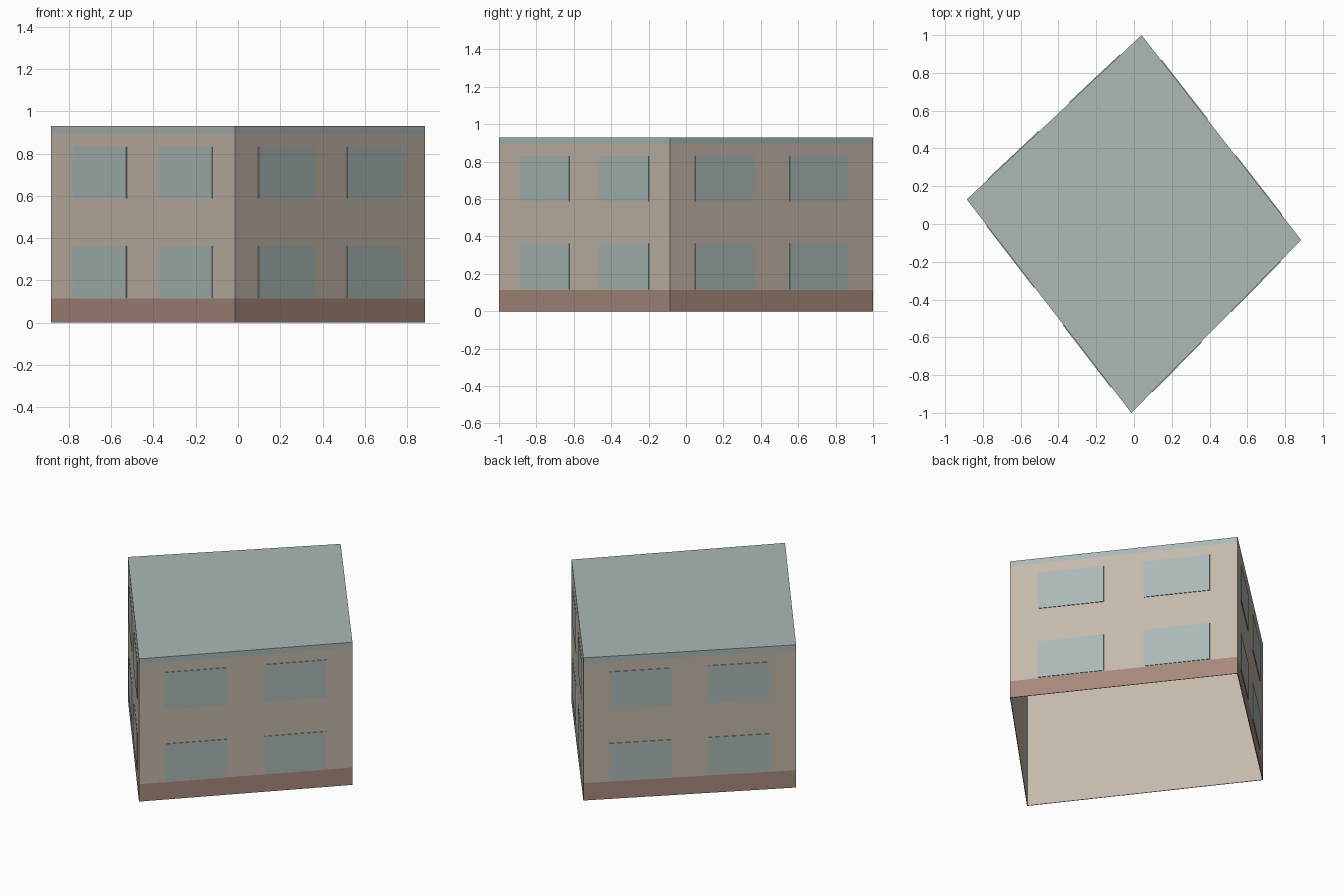
import bpy
import bmesh
from mathutils import Vector

cube = bpy.data.objects.get("Cube")
if cube:
    bpy.data.objects.remove(cube)


def make_material(name, rgb):
    """Flat colour from 0-255 sRGB values, stored as linear."""
    lin = [((c / 255 + 0.055) / 1.055) ** 2.4 for c in rgb]
    mat = bpy.data.materials.new(name)
    mat.use_nodes = True
    mat.diffuse_color = (*lin, 1)
    mat.node_tree.nodes["Principled BSDF"].inputs["Base Color"].default_value = (*lin, 1)
    return mat


plinth_mat = make_material("brick_brown", (168, 137, 124))
slate_mat = make_material("grey_green", (171, 185, 183))
wall_mat = make_material("beige_plaster", (196, 184, 170))

# Plan corners, counter-clockwise from the left corner
corners = [Vector(c) for c in ((-0.885, 0.13, 0), (-0.014, -1, 0),
                               (0.885, -0.085, 0), (0.04, 1, 0))]
sides = [(corners[i], corners[(i + 1) % 4]) for i in range(4)]
levels = [0, 0.113, 0.895, 0.93]      # ground, plinth top, band bottom, roof
UP = Vector((0, 0, 1))


def finish(name, bm, mats):
    mesh = bpy.data.meshes.new(name)
    bm.to_mesh(mesh)
    bm.free()
    for m in mats:
        mesh.materials.append(m)
    obj = bpy.data.objects.new(name, mesh)
    bpy.context.collection.objects.link(obj)
    return obj


# Building shell: plinth, wall and roof-edge bands, flat roof, open underneath
bm = bmesh.new()
rings = [[bm.verts.new(c + UP * z) for c in corners] for z in levels]
for low, high, slot in zip(rings, rings[1:], (0, 2, 1)):
    for i in range(4):
        j = (i + 1) % 4
        bm.faces.new((low[i], low[j], high[j], high[i])).material_index = slot
bm.faces.new(rings[-1]).material_index = 1
shell = finish("building_shell", bm, (plinth_mat, slate_mat, wall_mat))

# Thin wall thickness with a plain plaster lining
lining = shell.modifiers.new("lining", "SOLIDIFY")
lining.thickness = 0.005
lining.offset = -1
lining.material_offset = 2


# Windows: two columns on two floors of every side, as thin plates
def window_plate(name, start, end, t0, t1, z0, z1):
    out = (end - start).cross(UP).normalized() * 0.004
    a, b = start.lerp(end, t0), start.lerp(end, t1)
    bm = bmesh.new()
    quad = (a + UP * z0, b + UP * z0, b + UP * z1, a + UP * z1)
    back = [bm.verts.new(p) for p in quad]
    front = [bm.verts.new(p + out) for p in quad]
    bm.faces.new(front)
    for i in range(4):
        j = (i + 1) % 4
        bm.faces.new((back[i], back[j], front[j], front[i]))
    finish(name, bm, (slate_mat,))


side_names = ("front_left", "front_right", "back_right", "back_left")
floors = {"lower": (0.117, 0.363), "upper": (0.587, 0.83)}
columns = {"first": (0.122, 0.412), "second": (0.588, 0.878)}
for side, (start, end) in zip(side_names, sides):
    for floor, (z0, z1) in floors.items():
        for column, (t0, t1) in columns.items():
            window_plate(f"{side}_{floor}_{column}_window", start, end, t0, t1, z0, z1)
